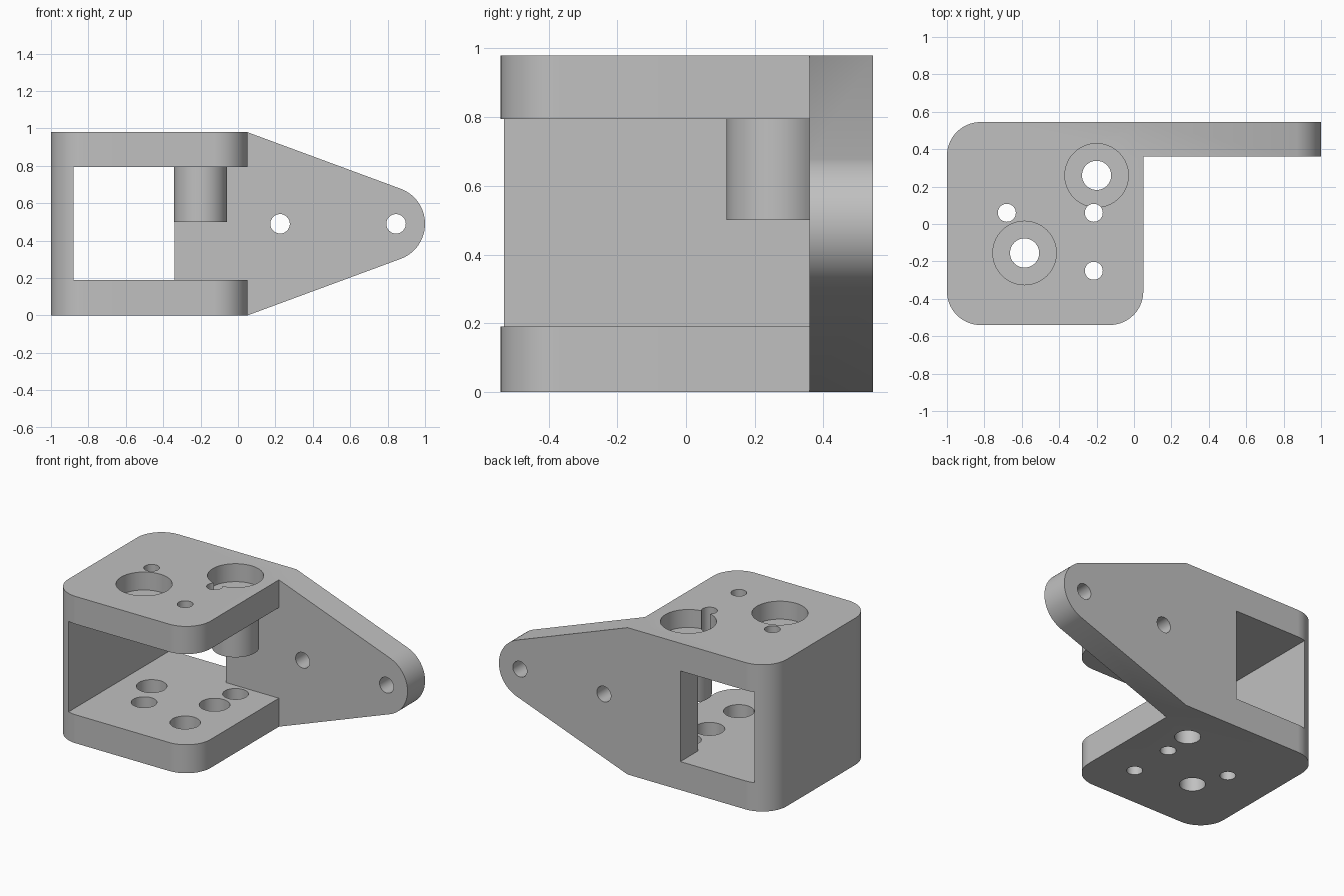
import bpy, bmesh
from math import sin, cos, pi, atan2, hypot, acos

cube = bpy.data.objects.get("Cube")
if cube:
    bpy.data.objects.remove(cube, do_unlink=True)

grey = bpy.data.materials.new("mid_grey")
grey.use_nodes = True
grey.diffuse_color = (0.53, 0.53, 0.53, 1)
grey.node_tree.nodes["Principled BSDF"].inputs["Base Color"].default_value = grey.diffuse_color

# Main dimensions
LEFT, SIDE, TIP = -1.0, 0.05, 1.0
FRONT, BACK, PLATE = -0.54, 0.545, 0.36
TOP, FLOOR, CEILING = 0.98, 0.19, 0.795
MID = TOP / 2
CORNER = 0.18


def arc(cx, cy, r, start, end, steps):
    return [(cx + r * cos(start + (end - start) * i / steps),
             cy + r * sin(start + (end - start) * i / steps)) for i in range(steps + 1)]


def circle(cx, cy, r):
    return arc(cx, cy, r, 0, 2 * pi, 56)[:-1]


def rectangle(x0, y0, x1, y1):
    return [(x0, y0), (x1, y0), (x1, y1), (x0, y1)]


def prism(name, outline, low, high, axis="Z"):
    """Extrude an outline along z, or an xz outline along y."""
    def place(p, t):
        return (p[0], p[1], t) if axis == "Z" else (p[0], t, p[1])
    bm = bmesh.new()
    rings = [[bm.verts.new(place(p, t)) for p in outline] for t in (low, high)]
    for ring in rings:
        bm.faces.new(ring)
    n = len(outline)
    for i in range(n):
        j = (i + 1) % n
        bm.faces.new((rings[0][i], rings[0][j], rings[1][j], rings[1][i]))
    bmesh.ops.recalc_face_normals(bm, faces=bm.faces)
    mesh = bpy.data.meshes.new(name)
    bm.to_mesh(mesh)
    bm.free()
    mesh.materials.append(grey)
    obj = bpy.data.objects.new(name, mesh)
    bpy.context.collection.objects.link(obj)
    return obj


def activate(obj):
    bpy.ops.object.select_all(action="DESELECT")
    obj.select_set(True)
    bpy.context.view_layer.objects.active = obj


def combine(target, other, operation):
    mod = target.modifiers.new(operation.lower(), "BOOLEAN")
    mod.operation, mod.solver, mod.object = operation, "EXACT", other
    activate(target)
    bpy.ops.object.modifier_apply(modifier=mod.name)
    bpy.data.objects.remove(other, do_unlink=True)


# Block with three rounded upright edges
block = arc(LEFT + CORNER, FRONT + CORNER, CORNER, pi, 1.5 * pi, 14)
block += arc(SIDE - CORNER, FRONT + CORNER, CORNER, -pi / 2, 0, 14)
block += [(SIDE, PLATE), (SIDE, BACK)]
block += arc(LEFT + CORNER, BACK - CORNER, CORNER, pi / 2, pi, 14)
bracket = prism("mounting_bracket", block, 0, TOP)

# Hollow open to the front and side, and the rear window
combine(bracket, prism("hollow", rectangle(-0.88, FRONT - 0.2, SIDE + 0.2, PLATE),
                       FLOOR, CEILING), "DIFFERENCE")
combine(bracket, prism("window", rectangle(-0.88, PLATE - 0.1, -0.34, BACK + 0.1),
                       FLOOR, CEILING), "DIFFERENCE")

# Boss hanging under the top plate
combine(bracket, prism("boss", circle(-0.2, 0.26, 0.142), 0.5, 0.84), "UNION")

# Tapered arm with a round end tangent to both edges
r = 0.2
cx = TIP - r
dx, dz = SIDE - cx, MID
tangent = atan2(dz, dx) - acos(r / hypot(dx, dz))
arm = [(SIDE, 0)] + arc(cx, MID, r, -tangent, tangent, 28) + [(SIDE, TOP)]
combine(bracket, prism("arm", arm, PLATE, BACK, "Y"), "UNION")

# Holes through the arm
for x in (0.225, 0.845):
    combine(bracket, prism("arm_hole", circle(x, MID, 0.052), PLATE - 0.1, BACK + 0.1, "Y"),
            "DIFFERENCE")

# Large holes, counterbored from the top
for x, y in ((-0.2, 0.26), (-0.585, -0.155)):
    combine(bracket, prism("shaft_hole", circle(x, y, 0.078), -0.1, 1.1), "DIFFERENCE")
    combine(bracket, prism("bearing_seat", circle(x, y, 0.17), TOP - 0.12, 1.1), "DIFFERENCE")

# Small holes, counterbored in the bottom plate
for x, y in ((-0.68, 0.06), (-0.215, 0.06), (-0.215, -0.25)):
    combine(bracket, prism("screw_hole", circle(x, y, 0.048), -0.1, 1.1), "DIFFERENCE")
    combine(bracket, prism("screw_seat", circle(x, y, 0.093), FLOOR - 0.1, FLOOR + 0.1),
            "DIFFERENCE")

# Smooth curved walls, keep flat faces flat
activate(bracket)
bpy.ops.object.shade_smooth_by_angle(angle=pi / 7)
normals = bracket.modifiers.new("flat_faces", "WEIGHTED_NORMAL")
normals.keep_sharp = True
